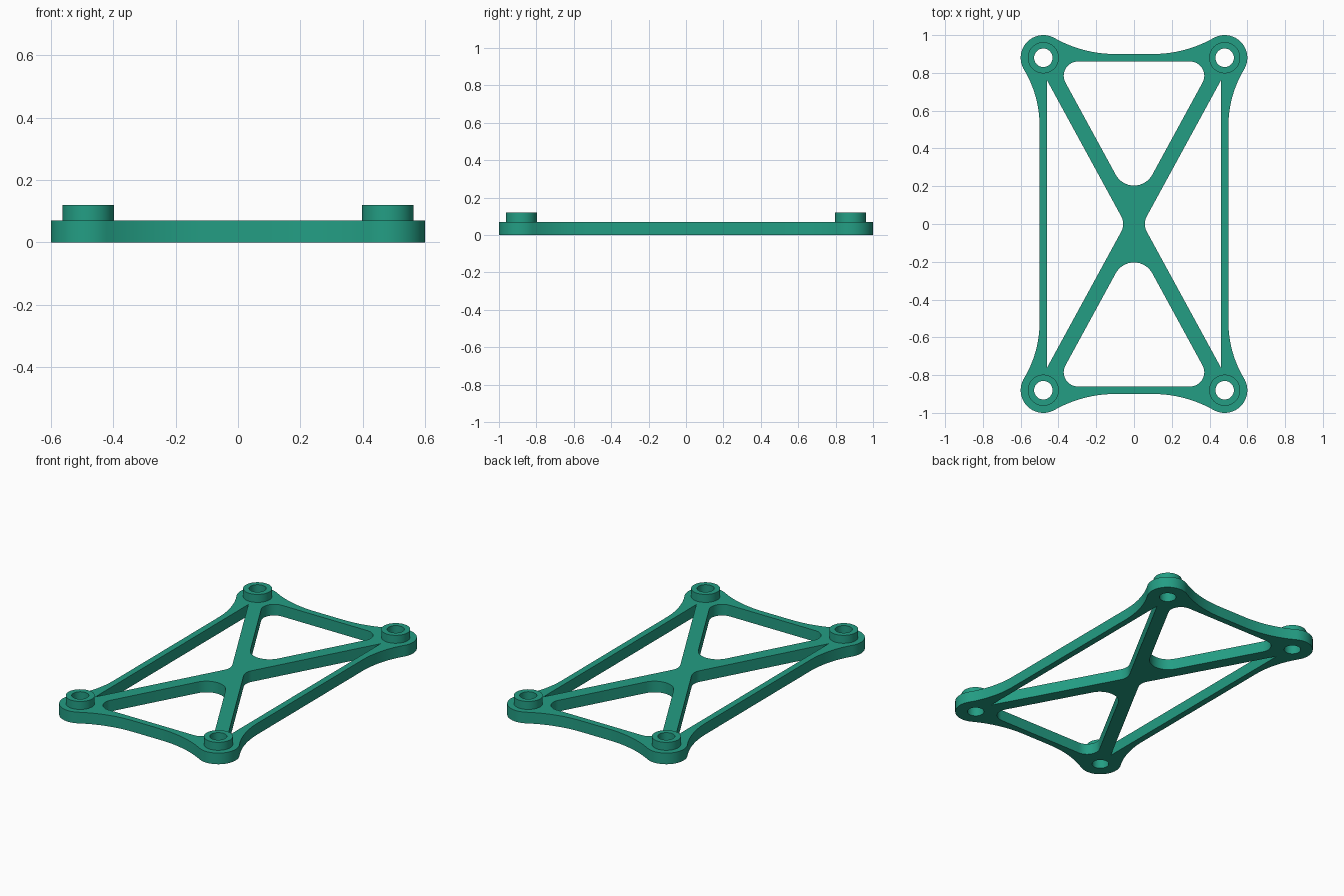
import bpy, bmesh, math
from mathutils import Vector

if "Cube" in bpy.data.objects:
    bpy.data.objects.remove(bpy.data.objects["Cube"])

green = bpy.data.materials.new("sea green")
green.diffuse_color = (0.017, 0.34, 0.23, 1)
green.use_nodes = True
green.node_tree.nodes["Principled BSDF"].inputs["Base Color"].default_value = green.diffuse_color

PX, PY = 0.48, 0.88            # mounting post centre
PLATE, TOP = 0.07, 0.12        # plate and post heights
HOLE, POST, CORNER = 0.049, 0.0825, 0.12


def arc(cx, cy, r, a0, a1, n):
    return [Vector((cx + r * math.cos(a0 + (a1 - a0) * i / n),
                    cy + r * math.sin(a0 + (a1 - a0) * i / n))) for i in range(n + 1)]


def circle(cx, cy, r, n=48):
    return arc(cx, cy, r, 0, 2 * math.pi, n)[:-1]


def rounded(corners, n=14):
    """Polygon from (x, y, fillet radius) corners."""
    pts = []
    for i, (x, y, r) in enumerate(corners):
        p = Vector((x, y))
        if r == 0:
            pts.append(p)
            continue
        a = (Vector(corners[i - 1][:2]) - p).normalized()
        b = (Vector(corners[(i + 1) % len(corners)][:2]) - p).normalized()
        half = a.angle(b) / 2
        c = p + (a + b).normalized() * (r / math.sin(half))
        s = p + a * (r / math.tan(half)) - c
        e = p + b * (r / math.tan(half)) - c
        a0, a1 = math.atan2(s.y, s.x), math.atan2(e.y, e.x)
        a1 = a0 + (a1 - a0 + math.pi) % (2 * math.pi) - math.pi
        pts += arc(c.x, c.y, r, a0, a1, n)
    return pts


def extrude_loops(name, loops, z0, z1):
    """Fill an outline with holes, then extrude it upward."""
    bm = bmesh.new()
    edges = []
    for loop in loops:
        vs = [bm.verts.new((p.x, p.y, z0)) for p in loop]
        edges += [bm.edges.new((vs[i - 1], vs[i])) for i in range(len(vs))]
    bmesh.ops.triangle_fill(bm, edges=edges, use_beauty=True, normal=(0, 0, 1))
    ext = bmesh.ops.extrude_face_region(bm, geom=bm.faces[:], use_keep_orig=True)
    top = [g for g in ext["geom"] if isinstance(g, bmesh.types.BMVert)]
    bmesh.ops.translate(bm, verts=top, vec=(0, 0, z1 - z0))
    bmesh.ops.recalc_face_normals(bm, faces=bm.faces[:])
    me = bpy.data.meshes.new(name)
    bm.to_mesh(me)
    bm.free()
    me.materials.append(green)
    ob = bpy.data.objects.new(name, me)
    bpy.context.collection.objects.link(ob)
    bpy.ops.object.select_all(action='DESELECT')
    ob.select_set(True)
    bpy.context.view_layer.objects.active = ob
    bpy.ops.object.shade_smooth_by_angle(angle=math.radians(30))
    return ob


# Outer outline: one quarter, concave side sweep, round corner, concave end sweep
def sweep_radius(along, edge):
    return (along ** 2 + edge ** 2 - CORNER ** 2) / (2 * (CORNER - edge))


SIDE_X, SIDE_Y, END_X, END_Y = 0.5, 0.52, 0.1, 0.9
rs = sweep_radius(PY - SIDE_Y, SIDE_X - PX)
re = sweep_radius(PX - END_X, END_Y - PY)
a_side = math.atan2(SIDE_Y - PY, SIDE_X + rs - PX)
a_end = math.atan2(END_Y + re - PY, END_X - PX)
quarter = arc(SIDE_X + rs, SIDE_Y, rs, math.pi, math.pi + a_side, 16)
quarter += arc(PX, PY, CORNER, a_side, a_end, 32)[1:]
quarter += arc(END_X, END_Y + re, re, a_end - math.pi, -math.pi / 2, 16)[1:]
mirror = lambda pts, sx, sy: [Vector((p.x * sx, p.y * sy)) for p in pts]
outline = (quarter + mirror(quarter, -1, 1)[::-1]
           + mirror(quarter, -1, -1) + mirror(quarter, 1, -1)[::-1])

# Openings between the frame and the diagonal braces
slope = PY / PX
off = 0.04 * math.sqrt(1 + slope ** 2)
top_x = (0.86 - off) / slope
side_y = 0.46 * slope - off
end_opening = rounded([(0, off, 0.11), (top_x, 0.86, 0.075), (-top_x, 0.86, 0.075)])
side_opening = rounded([(off / slope, 0, 0.085), (0.46, -side_y, 0), (0.46, side_y, 0)])

posts = [(sx * PX, sy * PY) for sx in (-1, 1) for sy in (-1, 1)]
loops = [outline, end_opening, mirror(end_opening, 1, -1),
         side_opening, mirror(side_opening, -1, 1)]
loops += [circle(x, y, HOLE) for x, y in posts]
extrude_loops("brace_plate", loops, 0, PLATE)

# Raised ring posts around the screw holes
for x, y in posts:
    extrude_loops("mounting_post", [circle(x, y, POST), circle(x, y, HOLE)], PLATE, TOP)
